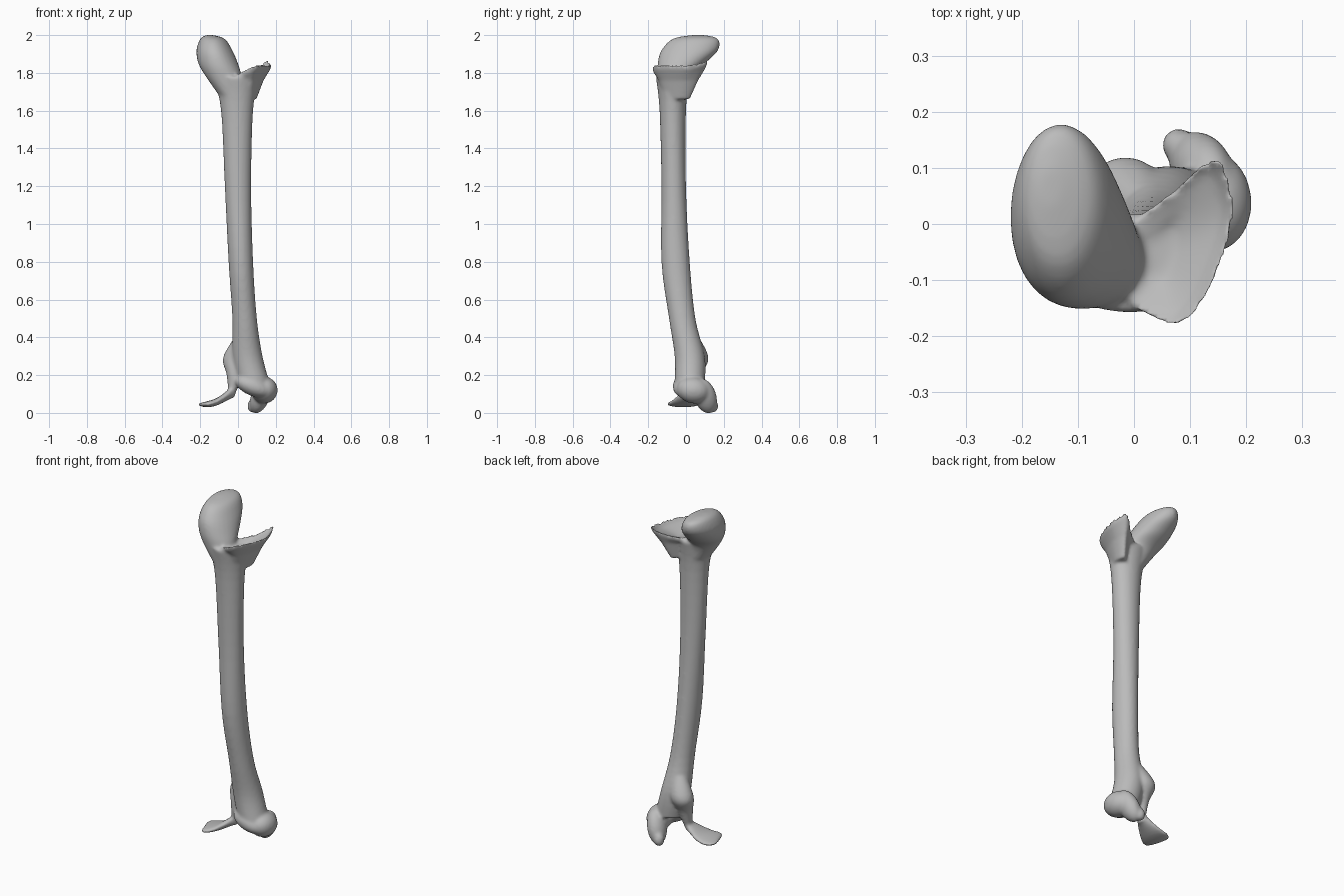
import bpy, bmesh, math
from mathutils import Matrix, Euler, Vector

if "Cube" in bpy.data.objects:
    bpy.data.objects.remove(bpy.data.objects["Cube"])

bm = bmesh.new()
SIDES = 28


def curve_through(points, steps=5):
    """Smooth curve that passes through all the given points."""
    pts = [Vector(p) for p in points]
    pts = [pts[0]] + pts + [pts[-1]]
    result = []
    for before, start, end, after in zip(pts, pts[1:], pts[2:], pts[3:]):
        leave, arrive = (end - before) / 2, (after - start) / 2
        for step in range(steps):
            t = step / steps
            ease = t * t * (3 - 2 * t)
            result.append(start.lerp(end, ease) + leave * t * (1 - t) ** 2
                          - arrive * t * t * (1 - t))
    return result + [pts[-1]]


def skin(rings):
    """Closed shell through rings of equal point count."""
    loops = [[bm.verts.new(point) for point in ring] for ring in rings]
    faces = [bm.faces.new(loops[0]), bm.faces.new(loops[-1])]
    for lower, upper in zip(loops, loops[1:]):
        for i in range(len(lower)):
            j = (i + 1) % len(lower)
            faces.append(bm.faces.new((lower[i], lower[j], upper[j], upper[i])))
    bmesh.ops.recalc_face_normals(bm, faces=faces)


def loft(stations, along_x=False):
    """Elliptical sections: position, then the low and high edge on the two other axes."""
    rings = []
    for position, u_low, u_high, v_low, v_high in curve_through(stations):
        ring = []
        for i in range(SIDES):
            angle = math.tau * i / SIDES
            u = (u_low + u_high + (u_high - u_low) * math.cos(angle)) / 2
            v = (v_low + v_high + (v_high - v_low) * math.sin(angle)) / 2
            ring.append((position, u, v) if along_x else (u, v, position))
        rings.append(ring)
    skin(rings)


def lobe(centre, radii, lean_back, lean_side):
    """Ellipsoid with its axes leaned by two angles in degrees."""
    turn = Euler((math.radians(lean_back), math.radians(lean_side), 0)).to_matrix().to_4x4()
    matrix = Matrix.Translation(centre) @ turn @ Matrix.Diagonal((*radii, 1))
    bmesh.ops.create_uvsphere(bm, u_segments=SIDES, v_segments=SIDES // 2,
                              radius=1, matrix=matrix)


# Shaft, from the lower joint up to the flare
loft([
    (.15, 0, .17, -.06, .1),
    (.3, -.03, .13, -.06, .1),
    (.5, -.03, .1, -.09, .05),
    (.8, -.05, .08, -.13, .02),
    (1.2, -.07, .07, -.13, 0),
    (1.6, -.09, .08, -.14, 0),
    (1.78, -.13, .11, -.16, .02),
])

# Large leaning upper head
loft([
    (1.68, -.1, .03, -.14, 0),
    (1.78, -.17, .02, -.15, .02),
    (1.85, -.21, 0, -.15, .1),
    (1.92, -.22, -.03, -.13, .17),
    (1.98, -.2, -.07, -.07, .17),
    (2, -.17, -.13, .03, .1),
])

# Flared upper dish: one rim outline repeated at several scales and heights
corners = [(0, -.15, 1.8), (.08, -.18, 1.84), (.14, -.11, 1.85), (.18, .02, 1.85),
           (.15, .12, 1.87), (.07, .06, 1.82), (-.03, -.03, 1.79)]
rim = curve_through(corners + corners[:1])[:-1]
middle = Vector((.03, -.06, 1.78))
rings = []
for scale, drop, rise in ((.45, .12, 0), (.7, .02, 0), (.95, .03, 1),
                          (1, 0, 1), (.85, 0, .6), (.3, 0, 0)):
    ring = []
    for point in rim:
        offset = point - middle
        height = offset.z * rise - drop
        ring.append(middle + Vector((offset.x * scale, offset.y * scale, height)))
    rings.append(ring)
skin(rings)

# Lower joint: front roller, outer knob, rear lobe and its hanging tip
lobe((.08, -.01, .14), (.1, .06, .05), 0, 22)
lobe((.14, .04, .12), (.07, .09, .07), -10, 20)
lobe((.12, .1, .09), (.05, .06, .1), 18, 20)
lobe((.08, .14, .04), (.03, .03, .04), 10, 10)

# Narrow strut beside the joint
loft([
    (.08, -.05, -.02, 0, .04),
    (.2, -.06, .02, -.01, .08),
    (.29, -.08, .05, 0, .12),
    (.4, -.02, .06, 0, .07),
])

# Thin curved lower plate
loft([
    (-.21, 0, .05, .04, .05),
    (-.17, -.1, .07, .03, .06),
    (-.11, -.08, .07, .04, .08),
    (-.03, -.01, .05, .08, .14),
], along_x=True)

mesh = bpy.data.meshes.new("bone")
bm.to_mesh(mesh)
bm.free()
bone = bpy.data.objects.new("bone", mesh)
bpy.context.collection.objects.link(bone)

# Fuse the parts into one soft surface
remesh = bone.modifiers.new("fuse", "REMESH")
remesh.mode = "VOXEL"
remesh.voxel_size = .008
remesh.use_smooth_shade = True
smooth = bone.modifiers.new("soften", "SMOOTH")
smooth.factor = .5
smooth.iterations = 8

grey = bpy.data.materials.new("bone_grey")
grey.use_nodes = True
colour = (.5, .5, .5, 1)
grey.diffuse_color = colour
grey.node_tree.nodes["Principled BSDF"].inputs["Base Color"].default_value = colour
mesh.materials.append(grey)
